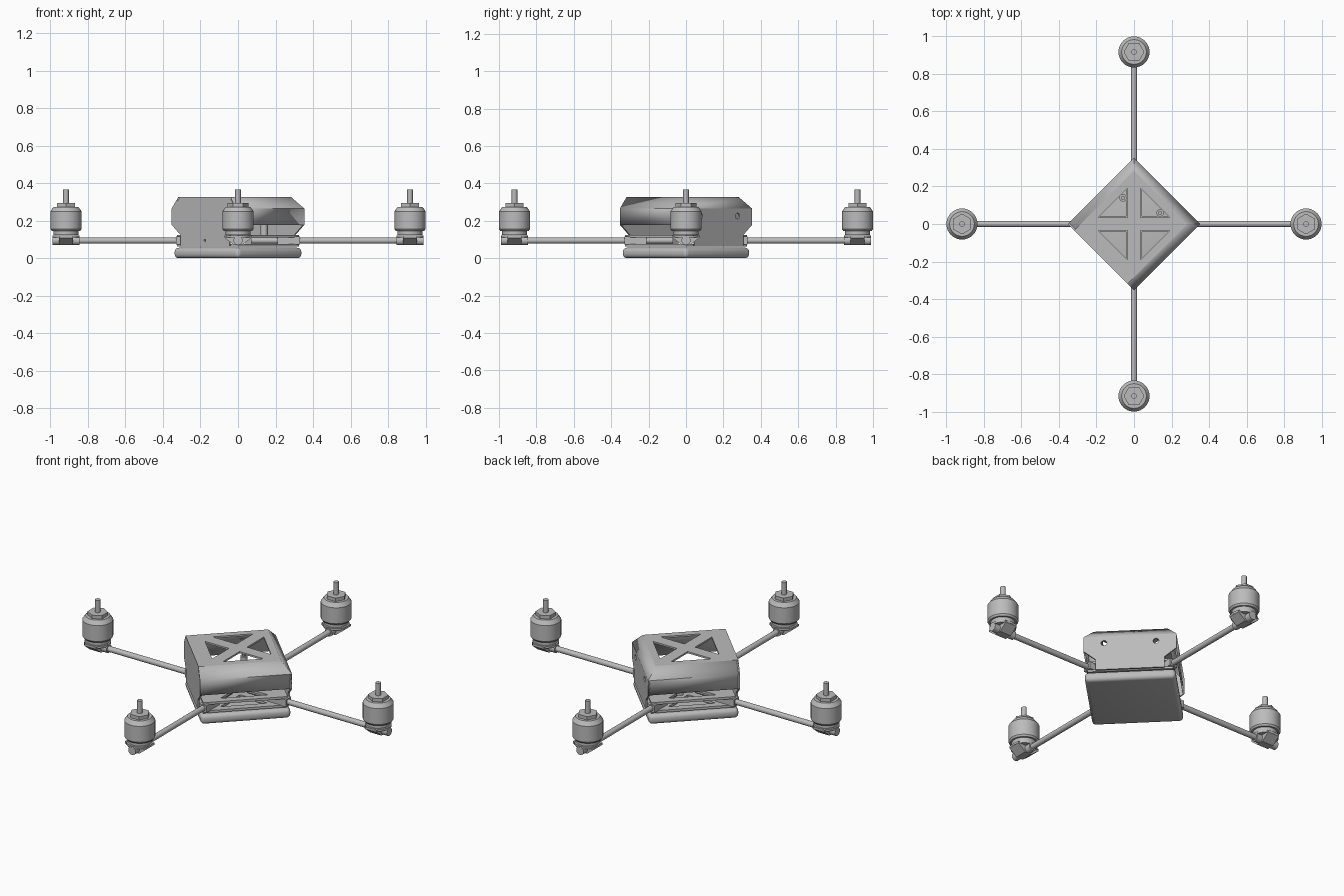
import bpy, bmesh, math
from mathutils import Matrix, Vector

if "Cube" in bpy.data.objects:
    bpy.data.objects.remove(bpy.data.objects["Cube"])

GREY = (0.5, 0.5, 0.5, 1)
grey = bpy.data.materials.new("plain_grey")
grey.use_nodes = True
grey.diffuse_color = GREY
grey.node_tree.nodes["Principled BSDF"].inputs["Base Color"].default_value = GREY

T = Matrix.Translation
BODY = Matrix.Rotation(-math.pi / 4, 4, 'Z')      # the square body sits diagonally
UPRIGHT = Matrix.Rotation(math.pi / 2, 4, 'X')
ALONG_X = Matrix.Rotation(math.pi / 2, 4, 'Y')


def add(name, mesh, matrix=Matrix()):
    mesh.materials.clear()
    mesh.materials.append(grey)
    mesh.shade_smooth()
    mesh.set_sharp_from_angle(angle=math.radians(32))
    obj = bpy.data.objects.new(name, mesh)
    bpy.context.collection.objects.link(obj)
    obj.matrix_world = matrix
    return obj


def finish(name, bm, matrix=Matrix()):
    bmesh.ops.recalc_face_normals(bm, faces=bm.faces)
    mesh = bpy.data.meshes.new(name)
    bm.to_mesh(mesh)
    bm.free()
    return add(name, mesh, matrix)


def plate(name, outlines, thick, matrix):
    """Flat sheet from an outline followed by its holes."""
    curve = bpy.data.curves.new(name + "_outline", 'CURVE')
    curve.dimensions, curve.fill_mode, curve.extrude = '2D', 'BOTH', thick / 2
    for pts in outlines:
        s = curve.splines.new('POLY')
        s.points.add(len(pts) - 1)
        for p, (x, y) in zip(s.points, pts):
            p.co = (x, y, 0, 1)
        s.use_cyclic_u = True
    tmp = bpy.data.objects.new("outline", curve)
    bpy.context.collection.objects.link(tmp)
    deps = bpy.context.evaluated_depsgraph_get()
    mesh = bpy.data.meshes.new_from_object(tmp.evaluated_get(deps))
    bpy.data.objects.remove(tmp)
    bm = bmesh.new()
    bm.from_mesh(mesh)
    bmesh.ops.remove_doubles(bm, verts=bm.verts, dist=1e-5)
    return finish(name, bm, matrix)


def cylinder(name, r, length, matrix, sides=24):
    bm = bmesh.new()
    bmesh.ops.create_cone(bm, cap_ends=True, segments=sides, radius1=r, radius2=r, depth=length)
    return finish(name, bm, matrix)


def box(name, size, matrix, bevel=0):
    bm = bmesh.new()
    bmesh.ops.create_cube(bm, size=1, matrix=Matrix.Diagonal((*size, 1)))
    if bevel:
        bmesh.ops.bevel(bm, geom=bm.edges[:], offset=bevel, segments=4,
                        profile=0.5, affect='EDGES')
    return finish(name, bm, matrix)


def lathe(name, profile, matrix, steps=32):
    bm = bmesh.new()
    vs = [bm.verts.new((r, 0, z)) for r, z in profile]
    es = [bm.edges.new(pair) for pair in zip(vs, vs[1:])]
    bmesh.ops.spin(bm, geom=vs + es, cent=(0, 0, 0), axis=(0, 0, 1),
                   angle=math.tau, steps=steps)
    bmesh.ops.remove_doubles(bm, verts=bm.verts, dist=1e-5)
    return finish(name, bm, matrix)


def square(h):
    return [(-h, -h), (h, -h), (h, h), (-h, h)]


def circle(x, y, r, n=12):
    return [(x + r * math.cos(math.tau * i / n), y + r * math.sin(math.tau * i / n))
            for i in range(n)]


def cross_holes(inner, outer):
    """Four triangles that leave a diagonal cross."""
    w = outer - inner
    holes = []
    for k in range(4):
        turn = Matrix.Rotation(k * math.pi / 2, 2)
        holes.append([tuple(turn @ Vector(p)) for p in ((inner, 0), (outer, w), (outer, -w))])
    return holes


# Battery pad under the frame
box("battery_pad", (0.49, 0.49, 0.056), BODY @ T((0, 0, 0.028)), 0.022)

# Two frame plates that clamp the arms
for name, z in (("lower_frame_plate", 0.069), ("upper_frame_plate", 0.118)):
    plate(name, [square(0.23)] + cross_holes(0.06, 0.19), 0.014, BODY @ T((0, 0, z)))

# Shell roof with triangular windows
roof = [(-0.2, -0.25), (0.2, -0.25), (0.2, 0.2), (-0.2, 0.2)]
plate("shell_roof", [roof] + cross_holes(0.049, 0.16), 0.01, BODY @ T((0, 0, 0.321)))

# Shell side bands with sloped shoulders
bm = bmesh.new()
ring = {}
for s in (-1, 1):
    for key, u, v, z in (("low", 0.25, 0.25, 0.178), ("mid", 0.25, 0.25, 0.265),
                         ("top", 0.2, 0.2, 0.326)):
        ring[s, key, 1] = bm.verts.new((s * u, v, z))
        ring[s, key, -1] = bm.verts.new((s * u, -0.25, z))
for s in (-1, 1):
    for a, b in (("low", "mid"), ("mid", "top")):
        quad = [ring[s, a, -1], ring[s, a, 1], ring[s, b, 1], ring[s, b, -1]]
        bm.faces.new(quad if s > 0 else quad[::-1])
bm.faces.new([ring[1, "mid", 1], ring[-1, "mid", 1], ring[-1, "top", 1], ring[1, "top", 1]])
shell = finish("shell_side_bands", bm, BODY)
solid = shell.modifiers.new("thickness", 'SOLIDIFY')
solid.thickness, solid.offset = 0.01, -1

# Shell end panels: one tall and plain, one with two round holes
skirt = [(-0.25, 0.178), (-0.185, 0.125), (-0.185, 0.062),
         (0.185, 0.062), (0.185, 0.125), (0.25, 0.178)]
tall = skirt + [(0.25, 0.265), (0.2, 0.326), (-0.2, 0.326), (-0.25, 0.265)]
short = skirt + [(0.25, 0.265), (-0.25, 0.265)]
plate("plain_end_panel", [tall, circle(0, 0.095, 0.006)], 0.01,
      BODY @ T((0, -0.245, 0)) @ UPRIGHT)
plate("holed_end_panel", [short, circle(-0.14, 0.225, 0.016), circle(0.14, 0.225, 0.016)],
      0.01, BODY @ T((0, 0.245, 0)) @ UPRIGHT)

# Small posts inside the shell
for u, v in ((-0.14, 0.057), (0.057, 0.14)):
    cylinder("inner_post", 0.02, 0.09, BODY @ T((u, v, 0.165)), 12)
    cylinder("post_screw", 0.011, 0.03, BODY @ T((u, v, 0.22)), 8)

# Arms, each with clamp, motor mount and motor
bell = [(0, 0.125), (0.066, 0.125), (0.066, 0.146), (0.076, 0.146), (0.083, 0.156),
        (0.083, 0.25), (0.066, 0.274), (0, 0.274)]
wedge = [(-0.07, 0.12), (-0.07, 0.108), (-0.022, 0.07), (0.022, 0.07),
         (0.07, 0.108), (0.07, 0.12)]
for k, side in enumerate(("left", "back", "right", "front")):
    spin = Matrix.Rotation(k * math.pi / 2, 4, 'Z')
    hub = spin @ T((0.917, 0, 0))
    cylinder(side + "_arm", 0.016, 0.86, spin @ T((0.5, 0, 0.094)) @ ALONG_X)
    box(side + "_arm_clamp", (0.12, 0.05, 0.042), spin @ T((0.27, 0, 0.094)))
    cylinder(side + "_arm_socket", 0.024, 0.146, hub @ T((0, 0, 0.094)) @ ALONG_X)
    plate(side + "_motor_mount", [wedge], 0.075,
          hub @ Matrix.Rotation(math.pi / 2, 4, 'Z') @ UPRIGHT)
    cylinder(side + "_mount_flange", 0.072, 0.012, hub @ T((0, 0, 0.116)))
    lathe(side + "_motor", bell, hub)
    cylinder(side + "_motor_nut", 0.055, 0.022, hub @ T((0, 0, 0.283)), 6)
    cylinder(side + "_motor_shaft", 0.015, 0.075, hub @ T((0, 0, 0.329)), 12)
